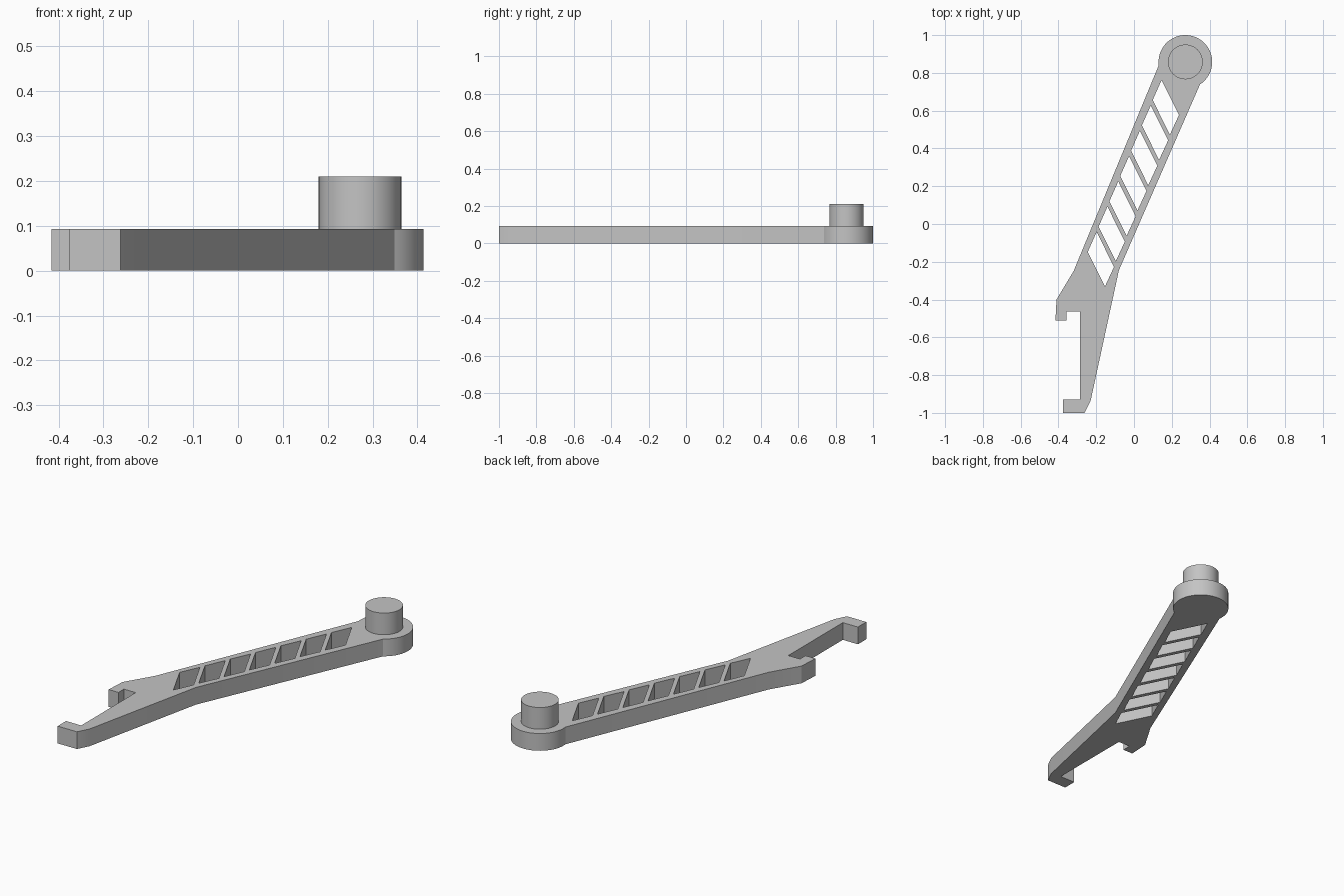
import bpy, bmesh, math
from mathutils import Vector

cube = bpy.data.objects.get("Cube")
if cube:
    bpy.data.objects.remove(cube, do_unlink=True)

THICK, TOP = 0.093, 0.21
PIVOT = Vector((0.272, 0.858))
HEAD_R, PEG_R = 0.142, 0.092

grey = bpy.data.materials.new("light grey")
grey.use_nodes = True
colour = (0.55, 0.55, 0.55, 1)
grey.diffuse_color = colour
grey.node_tree.nodes["Principled BSDF"].inputs["Base Color"].default_value = colour


def arc(centre, radius, start, end, steps):
    """Points on an arc, angles in degrees."""
    angles = [math.radians(start + (end - start) * i / steps) for i in range(steps + 1)]
    return [centre + radius * Vector((math.cos(a), math.sin(a))) for a in angles]


def plate(name, loops, z0, z1):
    """Extrude an outline, with any further loops as holes."""
    bm = bmesh.new()
    for loop in loops:
        verts = [bm.verts.new((p[0], p[1], z0)) for p in loop]
        for i, v in enumerate(verts):
            bm.edges.new((verts[i - 1], v))
    bmesh.ops.triangle_fill(bm, edges=bm.edges[:], use_beauty=True)
    ext = bmesh.ops.extrude_face_region(bm, geom=bm.faces[:], use_keep_orig=True)
    moved = [g for g in ext["geom"] if isinstance(g, bmesh.types.BMVert)]
    bmesh.ops.translate(bm, verts=moved, vec=(0, 0, z1 - z0))
    bmesh.ops.recalc_face_normals(bm, faces=bm.faces[:])
    bmesh.ops.dissolve_limit(bm, angle_limit=0.001, verts=bm.verts[:], edges=bm.edges[:])
    mesh = bpy.data.meshes.new(name)
    bm.to_mesh(mesh)
    bm.free()
    mesh.materials.append(grey)
    obj = bpy.data.objects.new(name, mesh)
    bpy.context.collection.objects.link(obj)
    bpy.ops.object.select_all(action="DESELECT")
    obj.select_set(True)
    bpy.context.view_layer.objects.active = obj
    bpy.ops.object.shade_smooth_by_angle(angle=math.radians(20))
    return obj


# Arm outline: round head, then the hooked jaw at the far end
jaw = [(-0.32, -0.25), (-0.41, -0.40), (-0.416, -0.51), (-0.357, -0.51),
       (-0.357, -0.463), (-0.287, -0.463), (-0.287, -0.928), (-0.377, -0.928),
       (-0.377, -1), (-0.262, -1), (-0.23, -0.937), (-0.08, -0.245)]
outline = arc(PIVOT, HEAD_R, -57, 187, 48) + jaw

# Slanted windows repeated along the arm
window = [Vector(p) for p in ((0.146, 0.762), (0.238, 0.577), (0.19, 0.473), (0.099, 0.656))]
step = Vector((-0.0573, -0.134))
windows = [[p + step * i for p in window] for i in range(7)]
plate("hooked_arm", [outline] + windows, 0, THICK)

# Round peg standing on the head
plate("pivot_peg", [arc(PIVOT, PEG_R, 0, 352.5, 47)], THICK, TOP)
